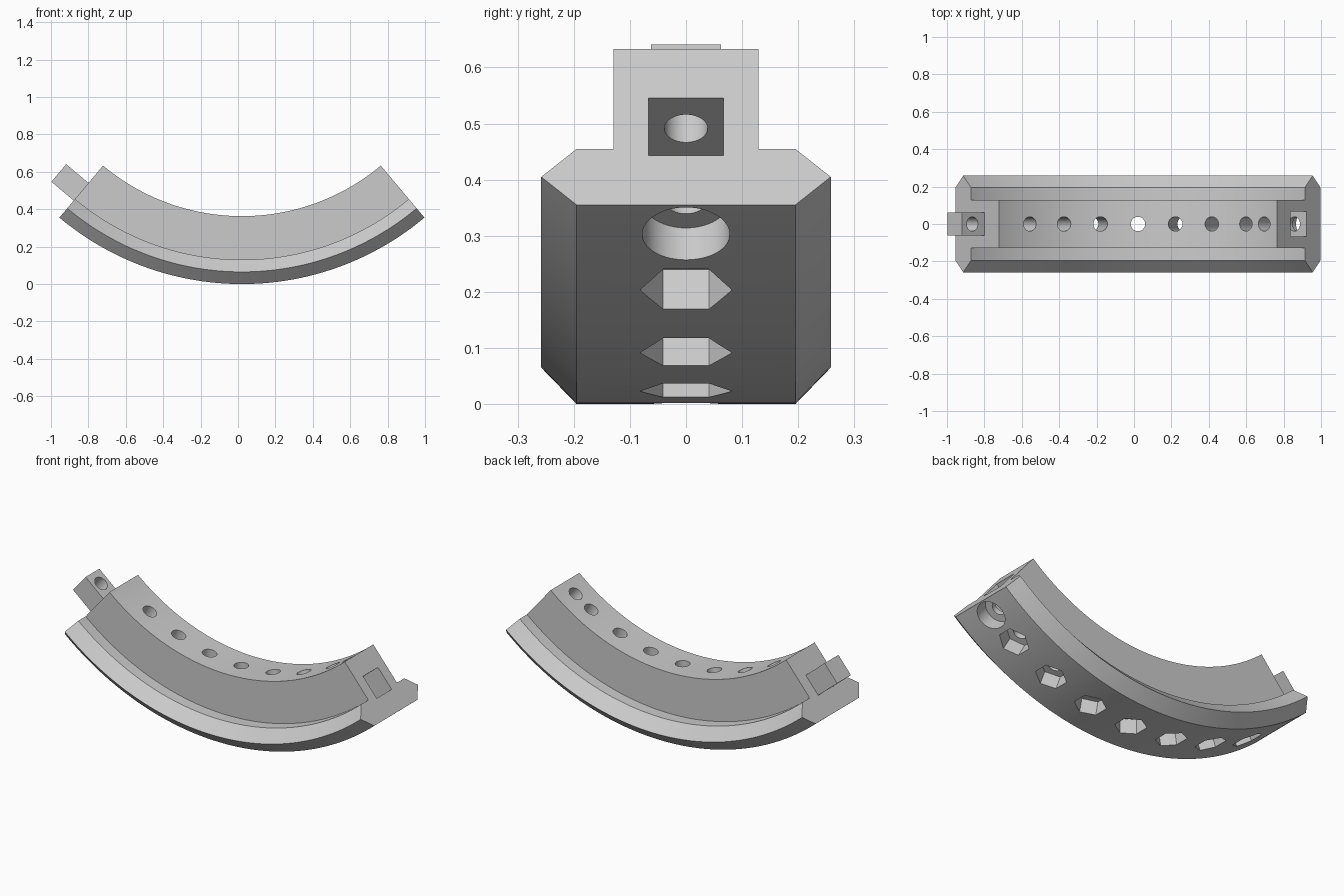
import bpy, bmesh
from math import radians
from mathutils import Matrix, Vector

cube = bpy.data.objects.get("Cube")
if cube:
    bpy.data.objects.remove(cube, do_unlink=True)

R_OUT, R_IN = 1.518, 1.155      # outer and inner radius of the arc
HALF = 40                       # half of the swept angle in degrees
CENTRE = Vector((0.021, 0, R_OUT))
HOLE_R, PIN_SET = 0.0385, 0.085  # pin hole radius, distance from the end face
SINK = 0.083                    # depth of the nut and screw head recesses
STEPS = 80

grey = bpy.data.materials.new("plain grey")
grey.use_nodes = True
colour = (0.6, 0.6, 0.6, 1)
grey.diffuse_color = colour
grey.node_tree.nodes["Principled BSDF"].inputs["Base Color"].default_value = colour


def frame(angle):
    """Local x runs along the arc, local -z points outward from its centre."""
    return Matrix.Translation(CENTRE) @ Matrix.Rotation(radians(-angle), 4, 'Y')


def make_object(name, bm):
    bmesh.ops.recalc_face_normals(bm, faces=bm.faces)
    mesh = bpy.data.meshes.new(name)
    bm.to_mesh(mesh)
    bm.free()
    mesh.materials.append(grey)
    obj = bpy.data.objects.new(name, mesh)
    bpy.context.collection.objects.link(obj)
    return obj


def box(name, angle, x0, x1, half_y, r0, r1):
    bm = bmesh.new()
    bmesh.ops.create_cube(bm, size=1)
    size = Matrix.Diagonal((x1 - x0, 2 * half_y, r1 - r0, 1))
    place = Matrix.Translation(((x0 + x1) / 2, 0, -(r0 + r1) / 2))
    bm.transform(frame(angle) @ place @ size)
    return make_object(name, bm)


def bore(name, angle, x, radius, r0, r1, sides=48):
    bm = bmesh.new()
    bmesh.ops.create_cone(bm, cap_ends=True, segments=sides, radius1=radius,
                          radius2=radius, depth=r1 - r0)
    bm.transform(frame(angle) @ Matrix.Translation((x, 0, -(r0 + r1) / 2)))
    return make_object(name, bm)


def combine(target, tool, operation='DIFFERENCE'):
    tool.hide_render = True
    mod = target.modifiers.new("combine", 'BOOLEAN')
    mod.operation, mod.object, mod.solver = operation, tool, 'EXACT'
    bpy.context.view_layer.objects.active = target
    bpy.ops.object.modifier_apply(modifier=mod.name)
    bpy.data.objects.remove(tool, do_unlink=True)


# Arc body: stepped, chamfered cross-section swept around the centre
half = [(0.195, R_OUT), (0.258, R_OUT - 0.065), (0.195, R_OUT - 0.13),
        (0.129, R_OUT - 0.13), (0.129, R_IN)]
section = half + [(-y, r) for y, r in reversed(half)]
bm = bmesh.new()
rings = []
for i in range(STEPS + 1):
    m = frame(-HALF + 2 * HALF * i / STEPS)
    rings.append([bm.verts.new(m @ Vector((0, y, -r))) for y, r in section])
for a, b in zip(rings, rings[1:]):
    for k in range(len(section)):
        j = (k + 1) % len(section)
        bm.faces.new((a[k], a[j], b[j], b[k]))
bm.faces.new(rings[0])
bm.faces.new(rings[-1])
body = make_object("arc_segment", bm)

# Joining tab on one end, matching socket in the other
combine(body, box("tab", -HALF, -0.156, 0.02, 0.062, 1.276, 1.399), 'UNION')
combine(body, box("socket", HALF, -0.17, 0.05, 0.067, 1.269, 1.403))

# Pin holes through the tab and the socket, with a round screw head recess
combine(body, bore("tab_hole", -HALF, -PIN_SET, HOLE_R, 1.2, 1.45))
combine(body, bore("socket_hole", HALF, -PIN_SET, HOLE_R, 1.05, 1.6))
combine(body, bore("screw_recess", HALF, -PIN_SET, 0.078, R_OUT - SINK, 1.6))

# Row of bolt holes with hexagonal nut recesses on the outside
for angle in range(-30, 31, 10):
    combine(body, bore("bolt_hole", angle, 0, HOLE_R, 1.05, 1.6))
    combine(body, bore("nut_recess", angle, 0, 0.082, R_OUT - SINK, 1.6, 6))

# Soft shading along the curve with crisp edges
bpy.ops.object.select_all(action='DESELECT')
body.select_set(True)
bpy.context.view_layer.objects.active = body
bpy.ops.object.shade_smooth_by_angle(angle=radians(20))
